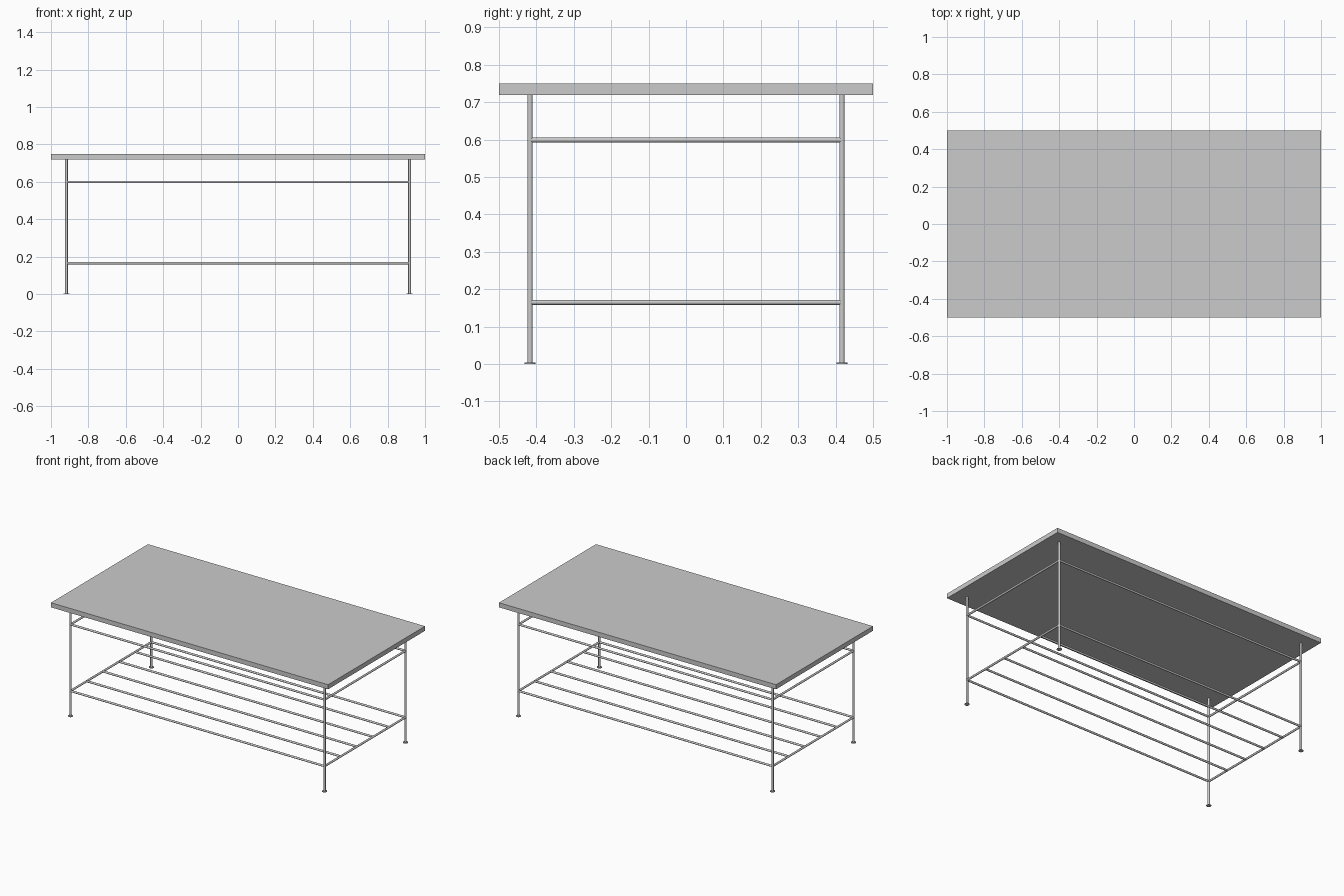
import bpy
import math
from mathutils import Vector

cube = bpy.data.objects.get("Cube")
if cube:
    bpy.data.objects.remove(cube, do_unlink=True)

LEG_X, LEG_Y = 0.917, 0.417
TOP_Z, TOP_THICK = 0.75, 0.03
LEG_R, RAIL_R = 0.0072, 0.0065
UPPER_Z, LOWER_Z = 0.599, 0.165

grey = bpy.data.materials.new("light grey")
grey.use_nodes = True
colour = (0.6, 0.6, 0.6, 1)
grey.diffuse_color = colour
grey.node_tree.nodes["Principled BSDF"].inputs["Base Color"].default_value = colour


def rod(name, start, end, radius):
    """Round bar between two points."""
    a, b = Vector(start), Vector(end)
    bpy.ops.mesh.primitive_cylinder_add(
        vertices=16, radius=radius, depth=(b - a).length, location=(a + b) / 2,
        rotation=(b - a).to_track_quat("Z", "Y").to_euler())
    obj = bpy.context.object
    obj.name = name
    obj.data.materials.append(grey)
    bpy.ops.object.shade_smooth_by_angle(angle=math.radians(40))


# Table top
bpy.ops.mesh.primitive_cube_add(size=1, location=(0, 0, TOP_Z - TOP_THICK / 2))
top = bpy.context.object
top.name = "table_top"
top.scale = (2, 1, TOP_THICK)
bpy.ops.object.transform_apply(location=False, rotation=False, scale=True)
top.data.materials.append(grey)

# Legs with small disc feet
for sx, side in ((-1, "right"), (1, "left")):
    for sy, end in ((-1, "front"), (1, "back")):
        x, y = sx * LEG_X, sy * LEG_Y
        rod(f"{end}_{side}_leg", (x, y, 0), (x, y, TOP_Z - TOP_THICK), LEG_R)
        rod(f"{end}_{side}_foot", (x, y, 0), (x, y, 0.004), 0.015)

# Upper and lower rail frames
for z, level in ((UPPER_Z, "upper"), (LOWER_Z, "lower")):
    for s, end, side in ((-1, "front", "right"), (1, "back", "left")):
        rod(f"{level}_{end}_rail", (-LEG_X, s * LEG_Y, z), (LEG_X, s * LEG_Y, z), RAIL_R)
        rod(f"{level}_{side}_rail", (s * LEG_X, -LEG_Y, z), (s * LEG_X, LEG_Y, z), RAIL_R)

# Evenly spaced shelf bars
for i in range(1, 5):
    y = -LEG_Y + 2 * LEG_Y * i / 5
    rod(f"shelf_bar_{i}", (-LEG_X, y, LOWER_Z), (LEG_X, y, LOWER_Z), RAIL_R)
